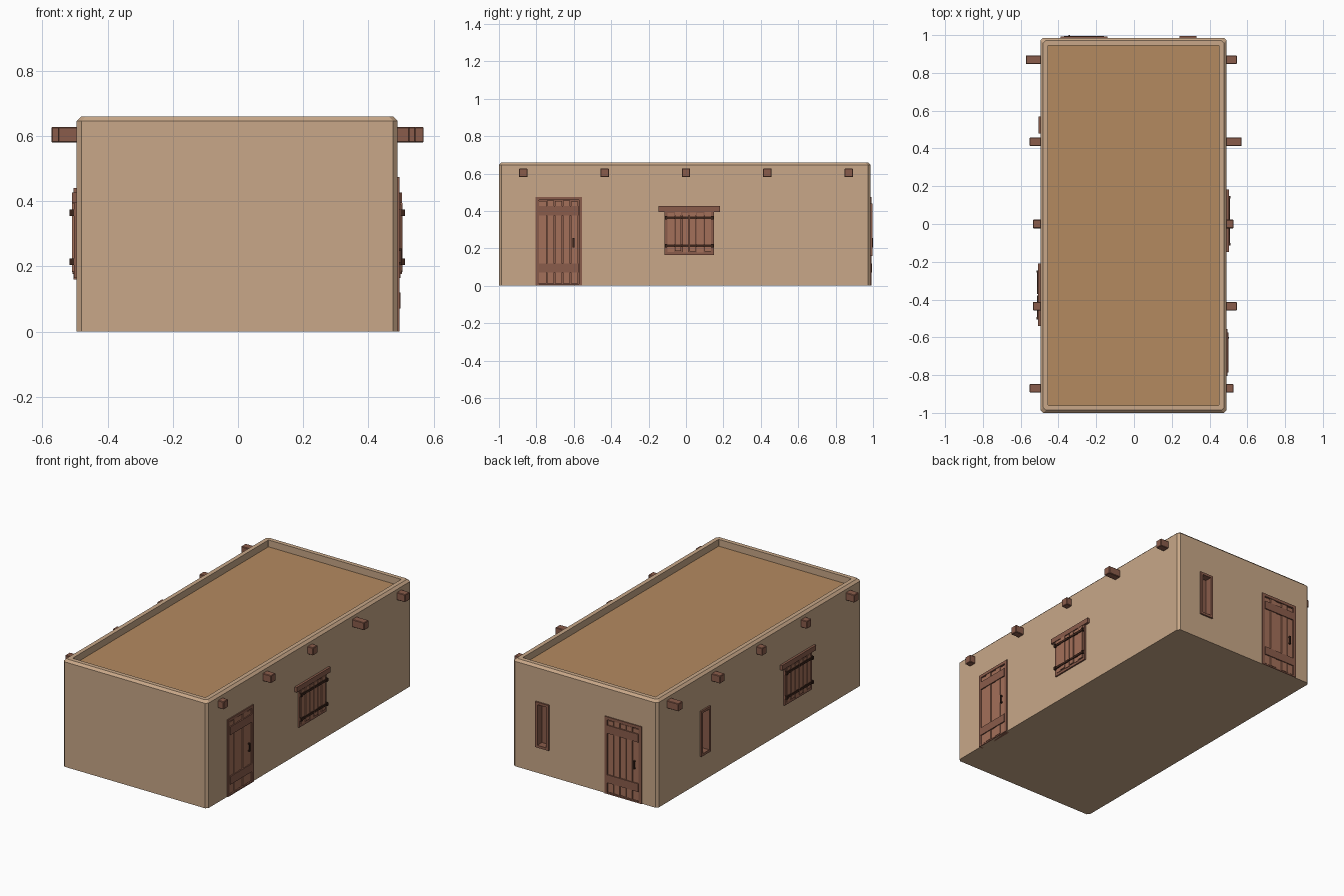
import bpy, bmesh
from math import radians
from mathutils import Matrix

if "Cube" in bpy.data.objects:
    bpy.data.objects.remove(bpy.data.objects["Cube"])

X0, X1, Y0, Y1, H = -0.495, 0.49, -1.0, 0.986, 0.66


def material(name, rgb):
    m = bpy.data.materials.new(name)
    m.diffuse_color = (*rgb, 1)
    m.use_nodes = True
    m.node_tree.nodes["Principled BSDF"].inputs["Base Color"].default_value = m.diffuse_color
    return m


PLASTER = material("plaster", (0.58, 0.39, 0.246))
CLAY = material("roof_clay", (0.456, 0.254, 0.117))
WOOD = material("timber", (0.254, 0.107, 0.07))
PLANK = material("plank_wood", (0.37, 0.16, 0.10))
IRON = material("dark_iron", (0.045, 0.018, 0.011))


def finish(name, bm, mat, matrix=Matrix()):
    bmesh.ops.recalc_face_normals(bm, faces=bm.faces)
    me = bpy.data.meshes.new(name)
    bm.to_mesh(me)
    bm.free()
    ob = bpy.data.objects.new(name, me)
    ob.matrix_world = matrix
    bpy.context.collection.objects.link(ob)
    if mat:
        me.materials.append(mat)
    return ob


def boxes(name, specs, mat, matrix=Matrix()):
    """Each spec: x0, x1, y0, y1, z0, z1."""
    bm = bmesh.new()
    for a, b, c, d, e, f in specs:
        m = Matrix.Translation(((a + b) / 2, (c + d) / 2, (e + f) / 2))
        m = m @ Matrix.Diagonal((b - a, d - c, f - e, 1))
        bmesh.ops.create_cube(bm, size=1, matrix=m)
    return finish(name, bm, mat, matrix)


def on_wall(side, u):
    """Frame on a wall: local x runs right seen from outside, local -y points out."""
    angle, pos = {"right": (90, (X1, u, 0)), "left": (-90, (X0, -u, 0)),
                  "back": (180, (-u, Y1, 0))}[side]
    return Matrix.Translation(pos) @ Matrix.Rotation(radians(angle), 4, "Z")


def outline(inset, z, c=0.014):
    a, b, d, e = X0 + inset, X1 - inset, Y0 + inset, Y1 - inset
    return [(a + c, d, z), (b - c, d, z), (b, d + c, z), (b, e - c, z),
            (b - c, e, z), (a + c, e, z), (a, e - c, z), (a, d + c, z)]


# plaster body with chamfered corners and a parapet around a sunken roof
bm = bmesh.new()
rings = [[bm.verts.new(p) for p in outline(*r)] for r in
         [(0, 0), (0, H - 0.014), (0.014, H), (0.04, H, 0.002), (0.04, 0.615, 0.002)]]
for lo, hi in zip(rings, rings[1:]):
    for i in range(8):
        j = (i + 1) % 8
        bm.faces.new((lo[i], lo[j], hi[j], hi[i]))
bm.faces.new(rings[0])
bm.faces.new(rings[-1])
body = finish("house_walls", bm, PLASTER)
boxes("roof_deck", [(X0 + 0.04, X1 - 0.04, Y0 + 0.04, Y1 - 0.04, 0.605, 0.618)], CLAY)


def cut(matrix, spec):
    cutter = boxes("recess_cutter", [spec], None, matrix)
    mod = body.modifiers.new("recess", "BOOLEAN")
    mod.operation, mod.solver, mod.object = "DIFFERENCE", "EXACT", cutter
    bpy.context.view_layer.update()
    dg = bpy.context.evaluated_depsgraph_get()
    me = bpy.data.meshes.new_from_object(body.evaluated_get(dg))
    body.modifiers.clear()
    body.data = me
    bpy.data.objects.remove(cutter)


def border(x, z0, z1, w, y0, y1, foot):
    return [(-x, -x + w, y0, y1, z0, z1), (x - w, x, y0, y1, z0, z1),
            (-x + w, x - w, y0, y1, z1 - w, z1), (-x + w, x - w, y0, y1, z0, z0 + foot)]


def door(side, u):
    m = on_wall(side, u)
    cut(m, (-0.115, 0.115, -0.05, 0.016, 0.005, 0.465))
    boxes(side + "_door_frame", border(0.125, 0, 0.475, 0.018, -0.006, 0.02, 0.008), WOOD, m)
    boxes(side + "_door_backing", [(-0.11, 0.11, 0.008, 0.02, 0.006, 0.46)], WOOD, m)
    planks = []
    for i, (lift, drop) in enumerate([(0.002, 0.004), (0.004, 0), (0.001, 0.003),
                                      (0.004, 0.001), (0.002, 0.005)]):
        x = -0.105 + i * 0.0425
        planks.append((x, x + 0.038, -lift, 0.01, 0.012, 0.456 - drop))
    boxes(side + "_door_planks", planks, PLANK, m)
    boxes(side + "_door_braces", [(-0.106, 0.106, -0.009, 0, z, z + 0.05)
                                  for z in (0.07, 0.375)], WOOD, m)
    boxes(side + "_door_handle", [(0.073, 0.083, -0.014, -0.009, 0.205, 0.255),
                                  (0.073, 0.083, -0.01, 0, 0.205, 0.213),
                                  (0.073, 0.083, -0.01, 0, 0.247, 0.255)], IRON, m)


def shuttered_window(side, u):
    m = on_wall(side, u)
    boxes(side + "_window_frame", border(0.133, 0.165, 0.395, 0.016, -0.009, 0.01, 0.016), WOOD, m)
    boxes(side + "_window_backing", [(-0.12, 0.12, -0.004, 0.01, 0.175, 0.39)], WOOD, m)
    boxes(side + "_window_lintel", [(-0.165, 0.165, -0.014, 0.01, 0.395, 0.426)], WOOD, m)
    planks = []
    for i, (dz, lift) in enumerate([(0, 0.012), (0.005, 0.015), (-0.003, 0.013),
                                    (0.003, 0.015), (-0.002, 0.012), (0.004, 0.014)]):
        x = -0.116 + i * 0.0395
        planks.append((x, x + 0.034, -lift, 0, 0.18 + dz, 0.39 + dz * 0.8))
    boxes(side + "_window_shutters", planks, PLANK, m)
    straps = []
    for z in (0.207, 0.357):
        straps += [(-0.13, -0.004, -0.019, -0.008, z, z + 0.014),
                   (0.004, 0.13, -0.019, -0.008, z, z + 0.014)]
        straps += [(s * 0.124 - 0.006, s * 0.124 + 0.006, -0.022, -0.006, z - 0.003, z + 0.017)
                   for s in (-1, 1)]
    boxes(side + "_window_straps", straps, IRON, m)


def slit_window(side, u):
    m = on_wall(side, u)
    cut(m, (-0.04, 0.04, -0.05, 0.045, 0.167, 0.433))
    boxes(side + "_slit_frame", border(0.045, 0.16, 0.44, 0.015, -0.01, 0.043, 0.015), WOOD, m)
    boxes(side + "_slit_panel", [(-0.038, 0.038, 0.035, 0.05, 0.168, 0.432)], WOOD, m)


door("right", -0.68)
door("back", 0.265)
shuttered_window("right", 0.017)
shuttered_window("left", 0.375)
slit_window("left", -0.525)
slit_window("back", -0.285)

# roof beam ends with uneven lengths
left = (-0.553, -0.535, -0.535, -0.553, -0.573)
right = (0.527, 0.545, 0.527, 0.57, 0.545)
for i in range(5):
    y = -0.87 + 0.435 * i
    for tag, a, b in (("left", left[i], X0 + 0.02), ("right", X1 - 0.02, right[i])):
        beam = boxes(f"{tag}_beam_end_{i + 1}",
                     [(a, b, y - 0.0225, y + 0.0225, 0.58, 0.627)], WOOD)
        bev = beam.modifiers.new("worn_edges", "BEVEL")
        bev.width, bev.segments = 0.003, 1
